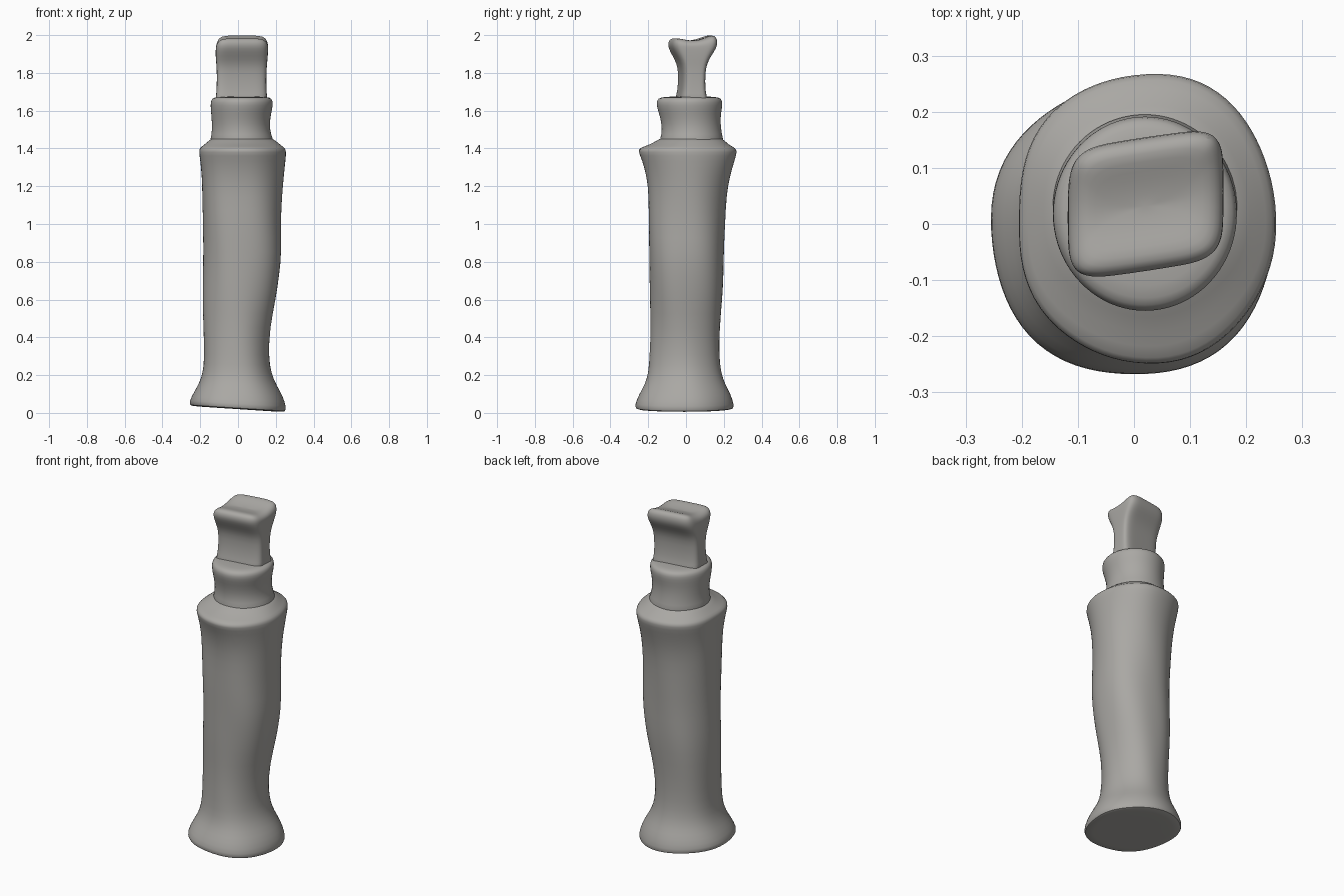
import bpy, bmesh, math

SIDES = 40

stone = bpy.data.materials.new("warm grey")
stone.diffuse_color = (0.40, 0.39, 0.37, 1)


def loft(name, rings, warp, angle):
    """Skin rings (z, xmin, xmax, ymin, ymax, squareness); warp bends each point."""
    bm = bmesh.new()
    loops = []
    for z, x0, x1, y0, y1, n in rings:
        loop = []
        for i in range(SIDES):
            a = 2 * math.pi * i / SIDES
            c, s = math.cos(a), math.sin(a)
            x = (x0 + x1) / 2 + (x1 - x0) / 2 * math.copysign(abs(c) ** (2 / n), c)
            y = (y0 + y1) / 2 + (y1 - y0) / 2 * math.copysign(abs(s) ** (2 / n), s)
            loop.append(bm.verts.new(warp(x, y, z)))
        loops.append(loop)
    for lo, hi in zip(loops, loops[1:]):
        for i in range(SIDES):
            j = (i + 1) % SIDES
            bm.faces.new((lo[i], lo[j], hi[j], hi[i]))
    bm.faces.new(loops[0][::-1])
    bm.faces.new(loops[-1])
    me = bpy.data.meshes.new(name)
    bm.to_mesh(me)
    bm.free()
    ob = bpy.data.objects.new(name, me)
    bpy.context.collection.objects.link(ob)
    me.materials.append(stone)
    ob.modifiers.new("smooth", 'SUBSURF').levels = 1
    bpy.ops.object.select_all(action='DESELECT')
    ob.select_set(True)
    bpy.context.view_layer.objects.active = ob
    bpy.ops.object.shade_smooth_by_angle(angle=math.radians(angle))
    return ob


def tilt_foot(x, y, z):
    # the foot dips towards +x, and its rim is slightly wavy
    fade = max(0, 1 - z / 0.3)
    wave = 1 + 0.012 * math.sin(5 * math.atan2(y, x) + 6 * z)
    return x * wave, y * wave, z - 0.07 * x * fade


# Body: flared foot, wavering shaft, sloped shoulder
loft("body", [
    (0.020, -0.06, 0.06, -0.06, 0.06, 2),
    (0.020, -0.235, 0.235, -0.25, 0.23, 2.1),
    (0.022, -0.255, 0.25, -0.27, 0.25, 2.1),
    (0.045, -0.26, 0.256, -0.275, 0.252, 2.1),
    (0.10, -0.235, 0.237, -0.25, 0.235, 2.1),
    (0.15, -0.208, 0.205, -0.22, 0.207, 2.1),
    (0.21, -0.188, 0.175, -0.20, 0.186, 2.1),
    (0.30, -0.18, 0.16, -0.193, 0.176, 2.1),
    (0.45, -0.184, 0.168, -0.185, 0.18, 2.1),
    (0.60, -0.187, 0.20, -0.19, 0.194, 2.2),
    (0.72, -0.185, 0.22, -0.193, 0.20, 2.2),
    (0.85, -0.182, 0.234, -0.196, 0.20, 2.2),
    (1.00, -0.185, 0.226, -0.20, 0.206, 2.2),
    (1.15, -0.19, 0.232, -0.198, 0.212, 2.2),
    (1.25, -0.193, 0.24, -0.207, 0.23, 2.2),
    (1.34, -0.203, 0.25, -0.232, 0.258, 2.2),
    (1.385, -0.21, 0.254, -0.252, 0.272, 2.2),
    (1.403, -0.205, 0.247, -0.245, 0.262, 2.2),
    (1.42, -0.18, 0.222, -0.19, 0.225, 2.1),
    (1.45, -0.148, 0.19, -0.14, 0.199, 2),
    (1.47, -0.10, 0.14, -0.10, 0.15, 2),
], tilt_foot, 60)

# Collar: short neck swelling to a rounded rim
loft("collar", [
    (1.41, -0.155, 0.20, -0.15, 0.205, 2),
    (1.45, -0.145, 0.184, -0.136, 0.196, 2),
    (1.50, -0.137, 0.168, -0.126, 0.186, 2),
    (1.56, -0.14, 0.170, -0.135, 0.182, 2),
    (1.61, -0.145, 0.182, -0.152, 0.19, 2),
    (1.645, -0.146, 0.186, -0.158, 0.194, 2),
    (1.665, -0.138, 0.178, -0.148, 0.186, 2),
    (1.674, -0.115, 0.155, -0.12, 0.16, 2),
    (1.675, -0.03, 0.07, -0.03, 0.08, 2),
], lambda x, y, z: (x, y, z), 60)


def saddle(x, y, z):
    # skew the tab and sink the middle of its top into a trough
    top = min(1, max(0, (z - 1.93) / 0.05))
    v = (y - 0.03) / 0.1
    dip = -0.022 * max(0, 1 - v * v) + 0.012 * max(0, v)
    return x, y + 0.15 * (x - 0.02), z + top * dip


# Tab: flat stem opening into a lipped, saddle-shaped head
loft("tab", [
    (1.62, -0.12, 0.155, -0.05, 0.11, 5),
    (1.67, -0.118, 0.155, -0.044, 0.10, 5),
    (1.71, -0.113, 0.150, -0.032, 0.09, 5),
    (1.80, -0.112, 0.150, -0.028, 0.09, 5),
    (1.85, -0.115, 0.154, -0.038, 0.10, 5),
    (1.89, -0.119, 0.158, -0.06, 0.122, 5),
    (1.93, -0.118, 0.160, -0.082, 0.15, 5),
    (1.955, -0.116, 0.160, -0.086, 0.157, 5),
    (1.978, -0.108, 0.153, -0.078, 0.15, 5),
    (1.991, -0.09, 0.135, -0.055, 0.128, 5),
    (1.993, -0.07, 0.11, -0.025, 0.095, 4),
    (1.993, -0.045, 0.085, 0.0, 0.065, 3),
    (1.993, 0.0, 0.04, 0.022, 0.042, 2),
], saddle, 60)
